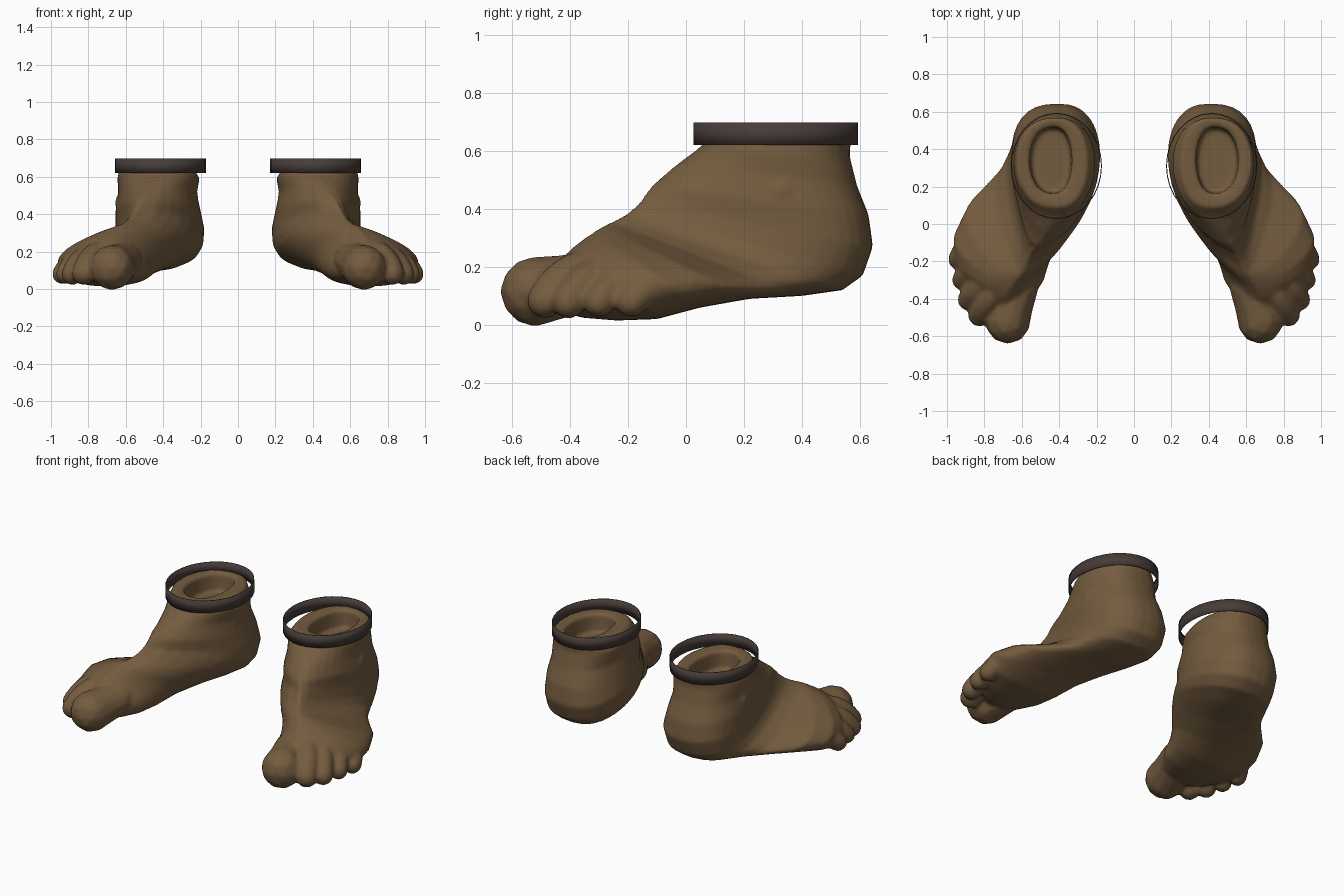
import bpy, bmesh, math
from mathutils import Vector, Matrix

if "Cube" in bpy.data.objects:
    bpy.data.objects.remove(bpy.data.objects["Cube"])


def material(name, rgb):
    m = bpy.data.materials.new(name)
    m.diffuse_color = (*rgb, 1)
    m.use_nodes = True
    m.node_tree.nodes["Principled BSDF"].inputs["Base Color"].default_value = m.diffuse_color
    return m


SKIN = material("brown skin", (0.175, 0.107, 0.05))
BAND = material("dark band", (0.062, 0.046, 0.041))
N = 32

# Foot sections: instep point, heel or sole point, inner x, outer x, low-set bias
SECTIONS = [
    ((.43, .17, .54), (.43, .51, .54), .34, .55, 1),      # floor of the hollow
    ((.43, .16, .655), (.43, .52, .655), .33, .56, 1),    # inner rim
    ((.41, .09, .66), (.42, .57, .66), .25, .63, 1),      # outer rim
    ((.42, .045, .61), (.42, .565, .58), .205, .645, .9),
    ((.47, -.03, .555), (.42, .59, .48), .22, .64, .8),
    ((.52, -.12, .48), (.41, .63, .38), .20, .655, .7),
    ((.55, -.16, .425), (.41, .645, .27), .18, .655, .6),
    ((.57, -.20, .39), (.41, .61, .17), .185, .66, .6),
    ((.59, -.23, .37), (.42, .54, .12), .21, .68, .6),
    ((.60, -.26, .355), (.45, .40, .10), .265, .74, .6),
    ((.62, -.29, .34), (.52, .22, .09), .33, .90, .6),
    ((.64, -.32, .32), (.60, .05, .06), .405, .965, .6),
    ((.66, -.35, .30), (.68, -.10, .02), .45, .96, .6),
    ((.68, -.39, .27), (.71, -.24, .015), .48, .91, .6),
    ((.69, -.43, .23), (.72, -.36, .025), .535, .84, .6),
    ((.69, -.46, .18), (.70, -.44, .05), .60, .76, .7),
]

# Toes: root, knuckle, tip, root radius, tip radius
TOES = [
    ((.61, -.34, .15), (.65, -.43, .13), (.675, -.52, .115), .10, .122),
    ((.73, -.34, .19), (.79, -.42, .19), (.825, -.485, .085), .07, .065),
    ((.77, -.27, .18), (.85, -.34, .18), (.885, -.405, .08), .065, .06),
    ((.81, -.19, .16), (.89, -.24, .16), (.92, -.30, .08), .06, .055),
    ((.85, -.09, .13), (.92, -.13, .13), (.94, -.19, .08), .06, .055),
]


def section_ring(bm, a, b, inner, outer, bias):
    a, b = Vector(a), Vector(b)
    ring = []
    for i in range(N):
        t = 2 * math.pi * i / N
        p = a.lerp(b, ((1 - math.cos(t)) / 2) ** bias)
        edge = outer if math.sin(t) > 0 else inner
        p.x += (edge - p.x) * abs(math.sin(t)) ** .8
        ring.append(bm.verts.new(p))
    return ring


def ball(bm, centre, radius):
    bmesh.ops.create_icosphere(bm, subdivisions=2, radius=radius,
                               matrix=Matrix.Translation(centre))


def finish(bm, name, side, mat):
    bmesh.ops.scale(bm, vec=(side, 1, 1), verts=bm.verts)
    bmesh.ops.recalc_face_normals(bm, faces=bm.faces)
    for f in bm.faces:
        f.smooth = True
    me = bpy.data.meshes.new(name)
    bm.to_mesh(me)
    bm.free()
    me.materials.append(mat)
    ob = bpy.data.objects.new(name, me)
    bpy.context.collection.objects.link(ob)
    return ob


def make_foot(name, side):
    bm = bmesh.new()
    # Hollow ankle, heel and instep
    rings = [section_ring(bm, *s) for s in SECTIONS]
    for r, q in zip(rings, rings[1:]):
        for i in range(N):
            j = (i + 1) % N
            bm.faces.new((r[i], r[j], q[j], q[i]))
    bm.faces.new(rings[0])
    bm.faces.new(rings[-1])
    # Toes curl along a bent path
    for root, knuckle, tip, r0, r1 in TOES:
        root, knuckle, tip = Vector(root), Vector(knuckle), Vector(tip)
        for k in range(11):
            u = k / 10
            p = root.lerp(knuckle, u).lerp(knuckle.lerp(tip, u), u)
            ball(bm, p, r0 + (r1 - r0) * u)
    # Ankle bones
    ball(bm, (.595, .33, .46), .065)
    ball(bm, (.27, .30, .49), .06)
    ob = finish(bm, name, side, SKIN)
    # Fuse the parts into one skin
    fuse = ob.modifiers.new("fuse", 'REMESH')
    fuse.mode = 'VOXEL'
    fuse.voxel_size = 0.012
    fuse.use_smooth_shade = True
    soft = ob.modifiers.new("soften", 'SMOOTH')
    soft.factor = 0.5
    soft.iterations = 4


def make_band(name, side):
    # Thin loose oval band around the ankle
    bm = bmesh.new()
    loops = [[bm.verts.new((.415 + .241 * math.cos(2 * math.pi * i / N),
                            .31 + .281 * math.sin(2 * math.pi * i / N), z))
              for i in range(N)] for z in (.62, .698)]
    for i in range(N):
        j = (i + 1) % N
        bm.faces.new((loops[0][i], loops[0][j], loops[1][j], loops[1][i]))
    ob = finish(bm, name, side, BAND)
    thick = ob.modifiers.new("thickness", 'SOLIDIFY')
    thick.thickness = 0.005
    thick.offset = 0
    bpy.context.view_layer.objects.active = ob
    ob.select_set(True)
    bpy.ops.object.shade_smooth_by_angle()
    ob.select_set(False)


for label, side in (("left", 1), ("right", -1)):
    make_foot(label + "_foot", side)
    make_band(label + "_ankle_band", side)
